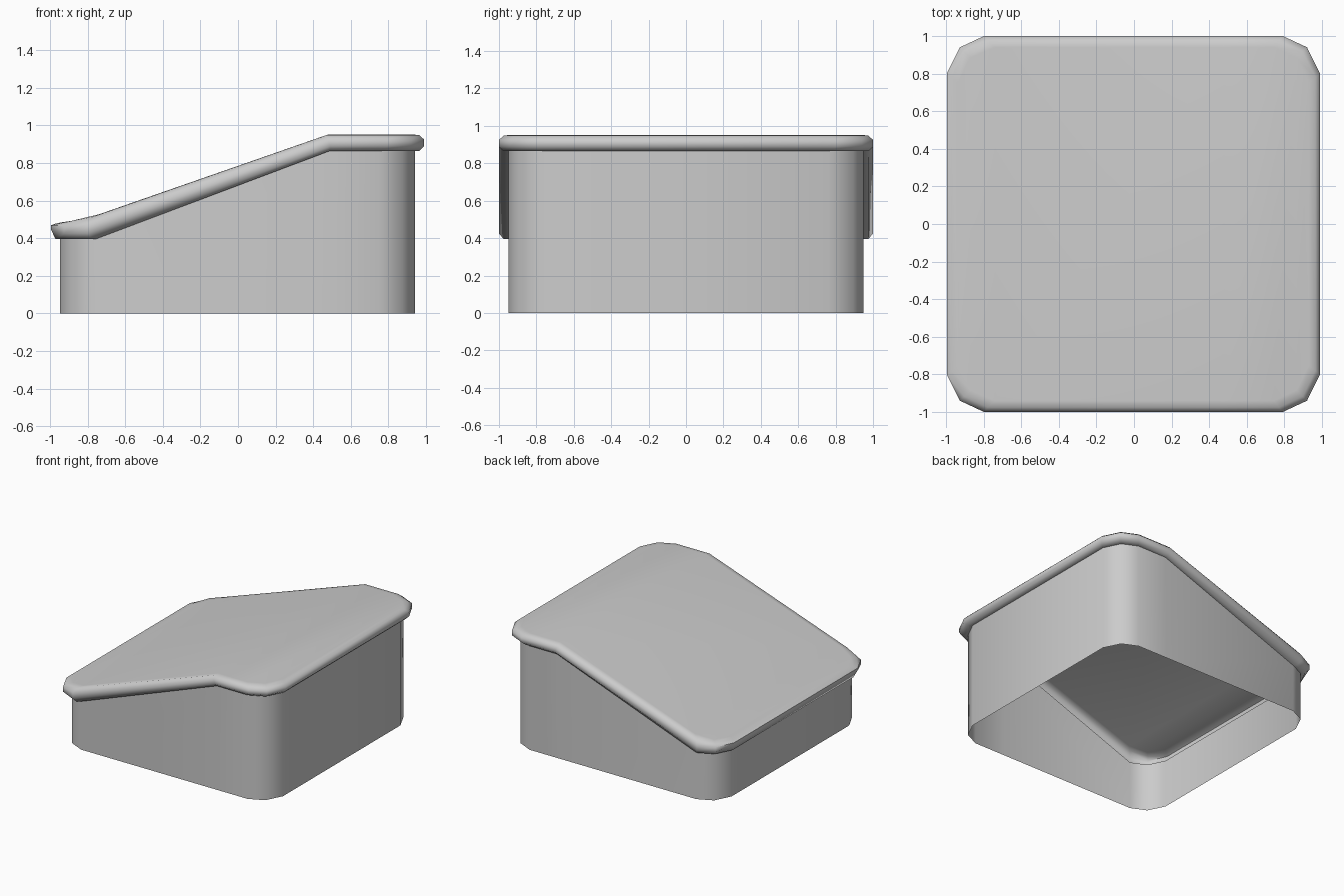
import bpy, bmesh, math

cube = bpy.data.objects.get("Cube")
if cube:
    bpy.data.objects.remove(cube, do_unlink=True)

grey = bpy.data.materials.new("plain grey")
grey.use_nodes = True
COLOUR = (0.6, 0.6, 0.6, 1)
grey.diffuse_color = COLOUR
grey.node_tree.nodes["Principled BSDF"].inputs["Base Color"].default_value = COLOUR

# Half outline of the rounded square, from the low end to the high end
OUTLINE = [(-1, 0.8), (-0.93, 0.94), (-0.8, 1), (0.48, 1), (0.8, 1), (0.93, 0.94), (1, 0.8)]
FOLD = 3  # station where the slope meets the flat top


def ring(bm, scale, low, high, fold_x=0.48, foot_x=None):
    """Mirrored loop of the outline: low heights up to the fold, then one high height."""
    half = []
    for i, (x, y) in enumerate(OUTLINE):
        px = fold_x if i == FOLD else x * scale * 0.993 - 0.003
        if i == FOLD - 1 and foot_x is not None:
            px = foot_x
        half.append((px, y * scale, low[i] if i < FOLD else high))
    points = half + [(x, -y, z) for x, y, z in reversed(half)]
    return [bm.verts.new(p) for p in points]


def bridge(bm, lower, upper):
    n = len(lower)
    for i in range(n):
        j = (i + 1) % n
        bm.faces.new((lower[j], lower[i], upper[i], upper[j]))


def finish(bm, name):
    bm.normal_update()
    mesh = bpy.data.meshes.new(name)
    bm.to_mesh(mesh)
    bm.free()
    mesh.materials.append(grey)
    obj = bpy.data.objects.new(name, mesh)
    bpy.context.collection.objects.link(obj)
    bpy.ops.object.select_all(action='DESELECT')
    obj.select_set(True)
    bpy.context.view_layer.objects.active = obj
    bpy.ops.object.shade_smooth_by_angle(angle=math.radians(60))


# Upright walls, open underneath
EDGE = [0.395] * FOLD
bm = bmesh.new()
bridge(bm, ring(bm, 0.95, [0] * FOLD, 0), ring(bm, 0.95, EDGE, 0.865, 0.49))
finish(bm, "walls")

# Sloping lid with a rounded overhanging lip
bm = bmesh.new()
lip = [
    ring(bm, 0.95, EDGE, 0.865, 0.49),
    ring(bm, 0.975, EDGE, 0.865, 0.49),
    ring(bm, 1.0, [0.45, 0.425, 0.425], 0.89, 0.49),
    ring(bm, 1.0, [0.468, 0.465, 0.475], 0.925, 0.48),
    ring(bm, 0.975, [0.478, 0.488, 0.512], 0.948, 0.47),
    ring(bm, 0.94, [0.485, 0.494, 0.527], 0.952, 0.48, -0.74),
]
for lower, upper in zip(lip, lip[1:]):
    bridge(bm, lower, upper)

# Top panel as strips across the width
top = lip[-1]
for i in range(len(OUTLINE) - 1):
    bm.faces.new((top[i + 1], top[i], top[-1 - i], top[-2 - i]))
finish(bm, "lid")
